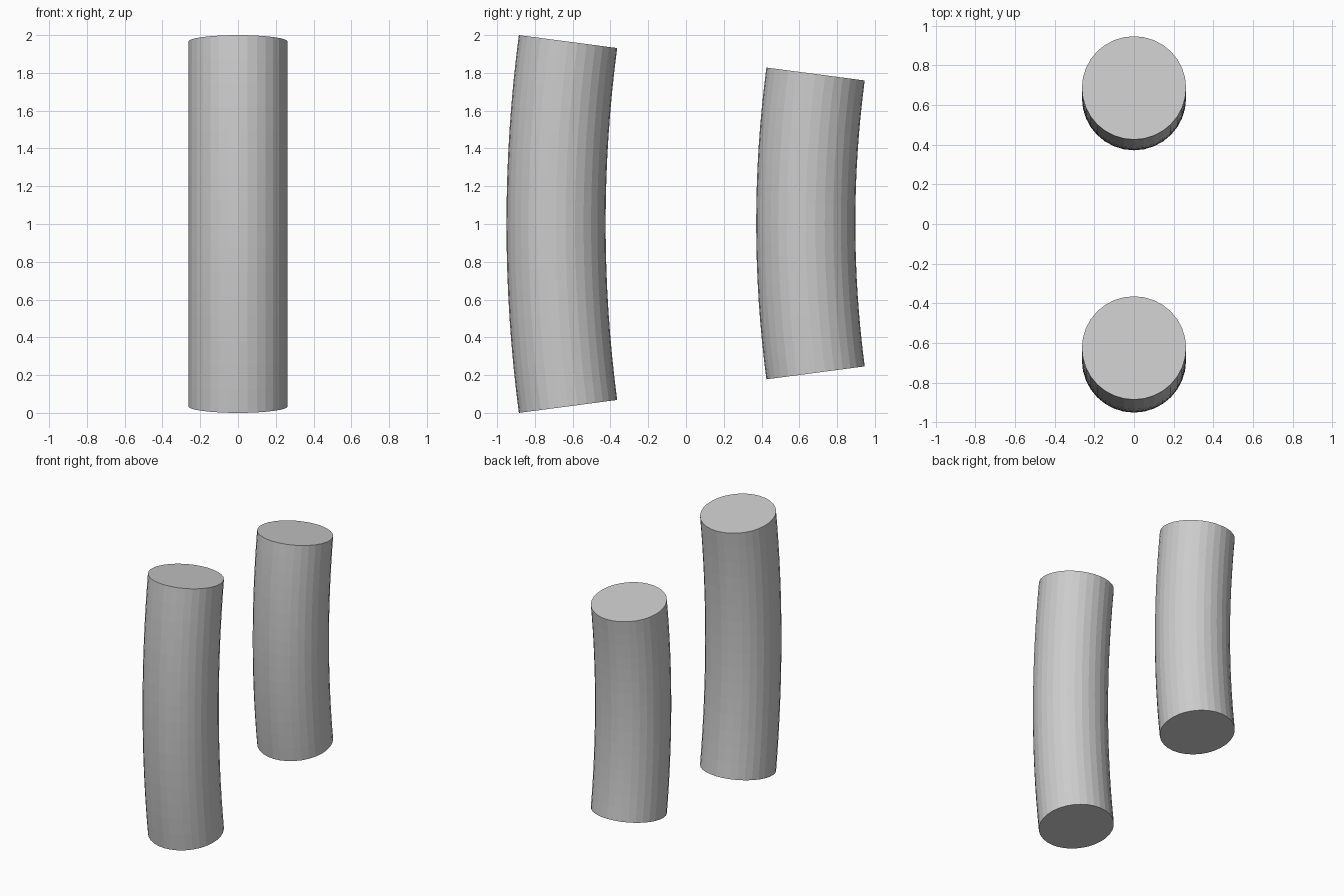
import bpy, bmesh
from math import sin, cos, pi, radians

if "Cube" in bpy.data.objects:
    bpy.data.objects.remove(bpy.data.objects["Cube"])

SIDES, STEPS = 32, 16
RADIUS = 0.2625
BEND = radians(7.5)      # tilt of each end cap


def bent_rod(name, mid_y, mid_z, half_height):
    """Round rod following an arc that bows towards -y."""
    arc = half_height / sin(BEND)
    bm = bmesh.new()
    rings = []
    for i in range(STEPS + 1):
        a = BEND * (2 * i / STEPS - 1)
        ring = []
        for k in range(SIDES):
            t = 2 * pi * k / SIDES
            r = arc - RADIUS * sin(t)      # distance from the bend centre
            ring.append(bm.verts.new((RADIUS * cos(t),
                                      mid_y + arc - r * cos(a),
                                      mid_z + r * sin(a))))
        rings.append(ring)
    # side walls
    for lo, hi in zip(rings, rings[1:]):
        for k in range(SIDES):
            n = (k + 1) % SIDES
            bm.faces.new((lo[k], lo[n], hi[n], hi[k]))
    # end caps
    bm.faces.new(rings[0][::-1])
    bm.faces.new(rings[-1])
    bmesh.ops.recalc_face_normals(bm, faces=bm.faces)
    mesh = bpy.data.meshes.new(name)
    bm.to_mesh(mesh)
    bm.free()
    obj = bpy.data.objects.new(name, mesh)
    bpy.context.collection.objects.link(obj)
    return obj


# long rod at the front, shorter rod at the back
bent_rod("front_rod", -0.688, 1.0, 0.9657)
bent_rod("back_rod", 0.634, 1.003, 0.791)
